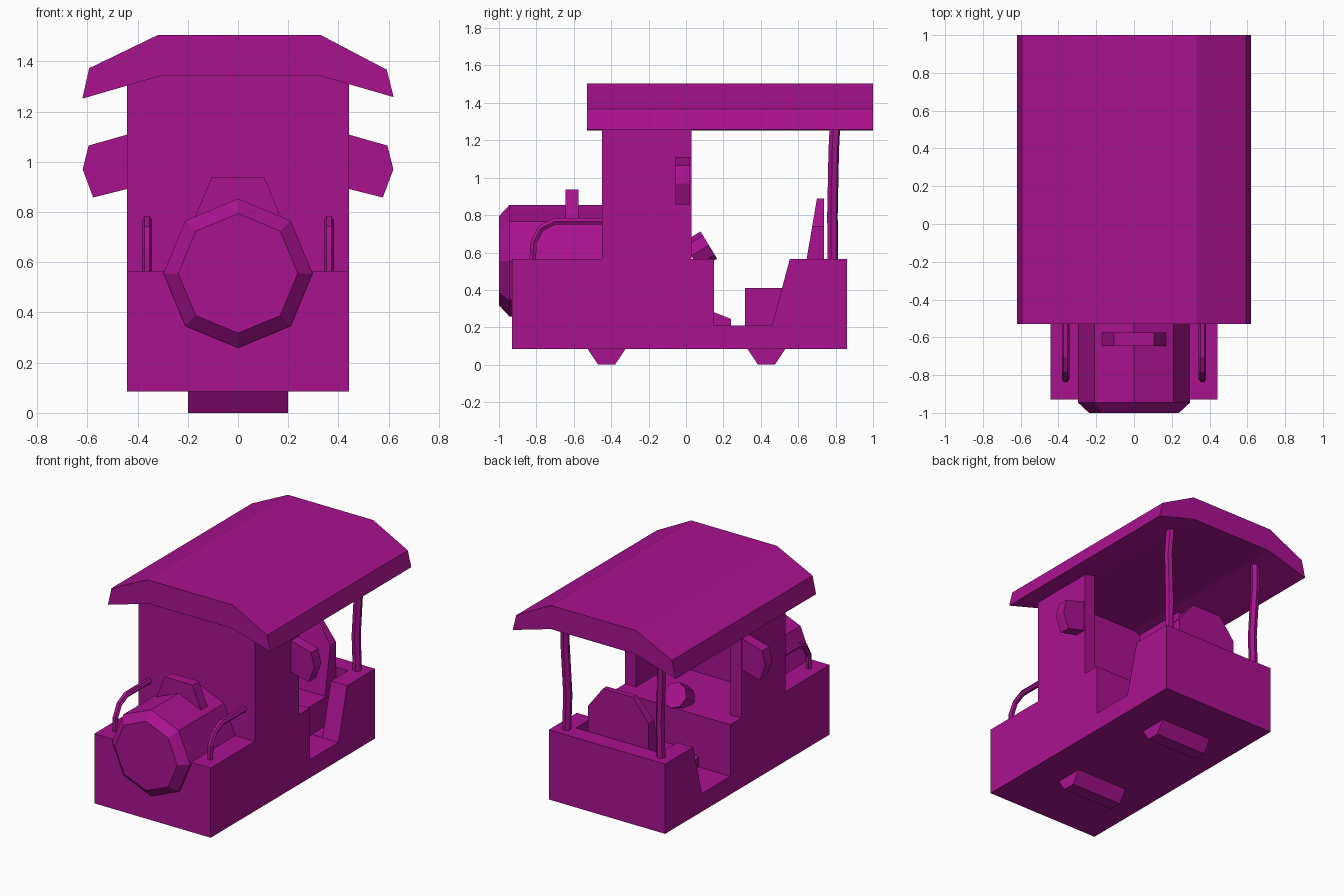
import bpy, bmesh, math
from mathutils import Vector

if "Cube" in bpy.data.objects:
    bpy.data.objects.remove(bpy.data.objects["Cube"])

mat = bpy.data.materials.new("magenta_paint")
mat.diffuse_color = (0.40, 0.006, 0.28, 1)
mat.use_nodes = True
mat.node_tree.nodes["Principled BSDF"].inputs["Base Color"].default_value = mat.diffuse_color


def finish(name, bm):
    bmesh.ops.recalc_face_normals(bm, faces=bm.faces)
    mesh = bpy.data.meshes.new(name)
    bm.to_mesh(mesh)
    bm.free()
    ob = bpy.data.objects.new(name, mesh)
    bpy.context.collection.objects.link(ob)
    mesh.materials.append(mat)
    return ob


def prism(name, pts, axis, a, b):
    """Extrude an outline: axis 'x' takes (y, z) points, axis 'y' takes (x, z)."""
    bm = bmesh.new()
    rings = []
    for t in (a, b):
        rings.append([bm.verts.new((t, p, q) if axis == 'x' else (p, t, q)) for p, q in pts])
    n = len(pts)
    bm.faces.new(rings[0])
    bm.faces.new(rings[1])
    for i in range(n):
        j = (i + 1) % n
        bm.faces.new((rings[0][i], rings[0][j], rings[1][j], rings[1][i]))
    return finish(name, bm)


def box_outline(a, b, c, d):
    return [(a, c), (b, c), (b, d), (a, d)]


def cut(ob, cutter):
    cutter.hide_render = True
    mod = ob.modifiers.new("cut", 'BOOLEAN')
    mod.operation = 'DIFFERENCE'
    mod.solver = 'EXACT'
    mod.object = cutter
    bpy.context.view_layer.objects.active = ob
    bpy.ops.object.modifier_apply(modifier=mod.name)
    bpy.data.objects.remove(cutter)


def lathe(name, stations, centre, axis, sides=8):
    """Faceted solid through (distance, radius) stations along an axis."""
    n = Vector(axis).normalized()
    u = Vector((1, 0, 0))
    v = n.cross(u)
    bm = bmesh.new()
    rings = []
    for d, r in stations:
        rings.append([bm.verts.new(Vector(centre) + n * d
                      + r * (u * math.cos(k * math.tau / sides) + v * math.sin(k * math.tau / sides)))
                      for k in range(sides)])
    bm.faces.new(rings[0])
    bm.faces.new(rings[-1])
    for p, q in zip(rings, rings[1:]):
        for i in range(sides):
            j = (i + 1) % sides
            bm.faces.new((p[i], p[j], q[j], q[i]))
    return finish(name, bm)


def tube(name, pts, radius):
    cu = bpy.data.curves.new(name, 'CURVE')
    cu.dimensions = '3D'
    cu.bevel_depth = radius
    cu.bevel_resolution = 1
    cu.use_fill_caps = True
    sp = cu.splines.new('POLY')
    sp.points.add(len(pts) - 1)
    for p, co in zip(sp.points, pts):
        p.co = (*co, 1)
    cu.materials.append(mat)
    ob = bpy.data.objects.new(name, cu)
    bpy.context.collection.objects.link(ob)
    sp.use_smooth = False
    return ob


# Chassis with foot well, then a seat well cut into the rear deck
body = prism("body", [(-.93, .085), (.86, .085), (.86, .565), (.555, .565), (.46, .21),
                      (.15, .21), (.15, .565), (-.93, .565)], 'x', -.443, .443)
cut(body, prism("seat_well_cutter", box_outline(.40, .74, .212, .8), 'x', -.32, .32))

# Cab: closed front and sides, open at the back
cab = prism("cab", [(-.443, .56), (.443, .56), (.443, 1.31), (.32, 1.345),
                    (-.32, 1.345), (-.443, 1.31)], 'y', -.45, .03)
cut(cab, prism("cab_cutter", box_outline(-.37, .2, .5, 1.5), 'x', -.36, .36))

# Bent roof
prism("roof", [(-.62, 1.252), (-.593, 1.373), (-.32, 1.505), (.33, 1.505), (.593, 1.367),
               (.62, 1.258), (.33, 1.342), (-.31, 1.342)], 'y', -.53, 1.0)

# Boiler with chamfered nose, and trapezoid cap on top
lathe("boiler", [(0, .238), (.055, .297), (.56, .297)], (0, -1.0, .556), (0, 1, 0))
prism("boiler_cap", [(-.18, .76), (.18, .76), (.105, .937), (-.105, .937)], 'y', -.645, -.575)

# Seat cushion, leaning backrest, footrest and steering wheel
prism("seat_cushion", box_outline(.315, .72, .20, .41), 'x', -.24, .24)
back = prism("seat_back", [(-.23, .38), (.23, .38), (.23, .74), (.115, .89),
                           (-.115, .89), (-.23, .74)], 'y', .64, .738)
for v in back.data.vertices:
    if v.co.y < .7:
        v.co.y = .645 + (v.co.z - .565) * .17
prism("footrest", [(.14, .20), (.24, .20), (.24, .245), (.14, .285)], 'x', -.2, .2)
lathe("steering_wheel", [(-.11, .085), (0, .085)], (0, .122, .64), (0, .855, .52))

# Wheel blocks under the chassis
for name, y in (("front_wheel_block", -.425), ("rear_wheel_block", .43)):
    prism(name, [(y - .105, .09), (y - .045, 0), (y + .045, 0), (y + .105, .09)], 'x', -.2, .2)

# Side lamps, hand rails and roof posts, mirrored left and right
for side, s in (("left", -1), ("right", 1)):
    prism(side + "_lamp", [(s * x, z) for x, z in [(.43, 1.112), (.595, 1.065), (.619, .97),
                           (.577, .858), (.43, .895)]], 'y', -.055, .022)
    tube(side + "_hand_rail", [(s * .362, y, z) for y, z in [(-.82, .55), (-.815, .655),
                               (-.775, .73), (-.70, .767), (-.44, .767)]], .02)
    tube(side + "_roof_post", [(s * .36, .785, .55), (s * .352, .783, .80),
                               (s * .368, .79, 1.15), (s * .36, .80, 1.345)], .029)
